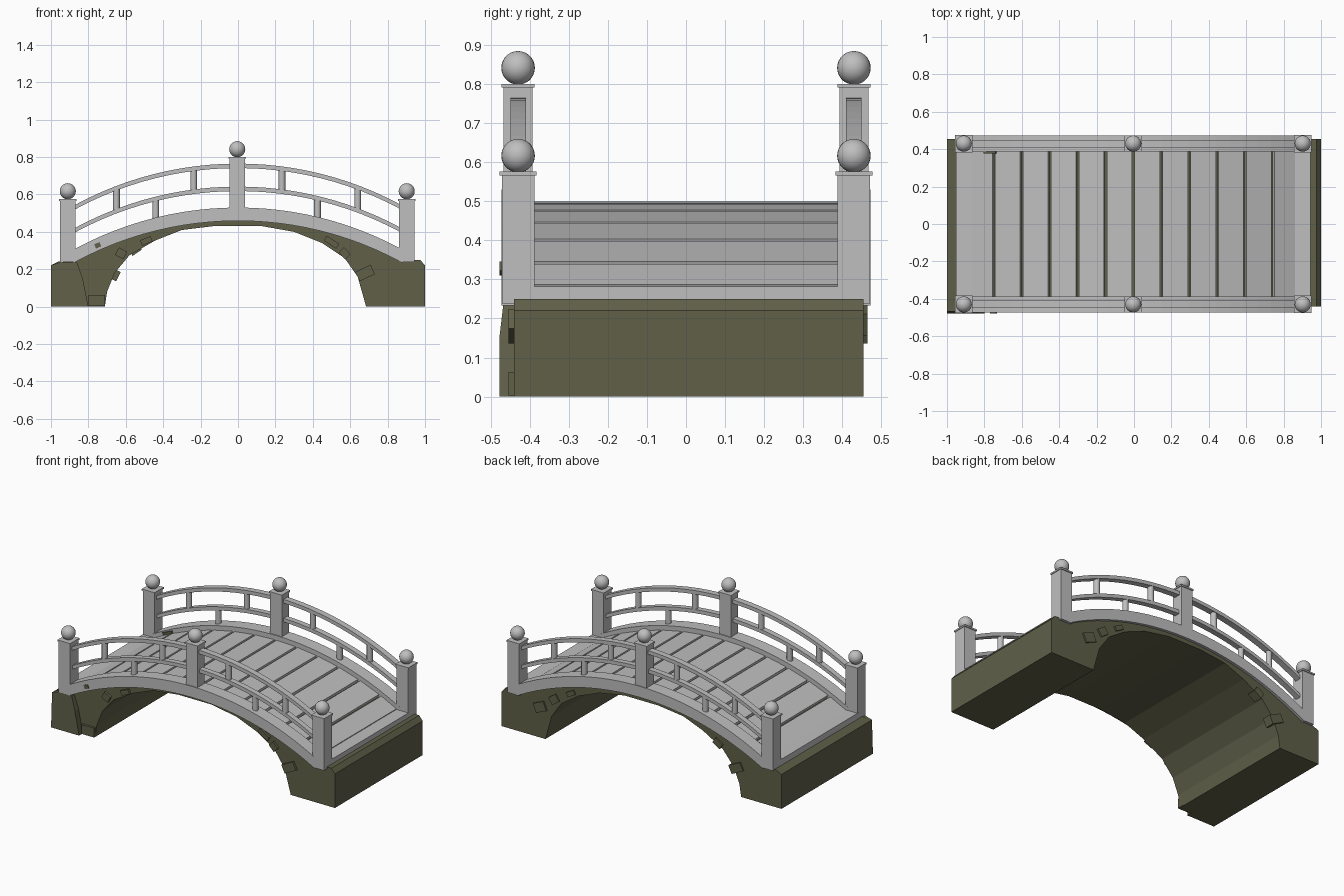
import bpy, bmesh, math
from mathutils import Matrix

if "Cube" in bpy.data.objects:
    bpy.data.objects.remove(bpy.data.objects["Cube"])

def material(name, col):
    m = bpy.data.materials.new(name)
    m.diffuse_color = (*col, 1)
    m.use_nodes = True
    m.node_tree.nodes["Principled BSDF"].inputs["Base Color"].default_value = m.diffuse_color
    return m

GREY = material("pale grey paint", (0.52, 0.52, 0.52))
STONE = material("mossy olive stone", (0.115, 0.115, 0.066))

def finish(name, bm, mat, smooth=False):
    bmesh.ops.recalc_face_normals(bm, faces=bm.faces[:])
    me = bpy.data.meshes.new(name)
    bm.to_mesh(me)
    bm.free()
    me.materials.append(mat)
    if smooth:
        for p in me.polygons:
            p.use_smooth = True
    ob = bpy.data.objects.new(name, me)
    bpy.context.collection.objects.link(ob)
    return ob

def add_box(bm, centre, size, tilt=0.0):
    mat = (Matrix.Translation(centre) @ Matrix.Rotation(-tilt, 4, 'Y')
           @ Matrix.Diagonal((*size, 1)))
    bmesh.ops.create_cube(bm, size=1, matrix=mat)

def prism(name, outline, y0, y1, mat):
    # closed x-z outline extruded along y
    bm = bmesh.new()
    a = [bm.verts.new((x, y0, z)) for x, z in outline]
    b = [bm.verts.new((x, y1, z)) for x, z in outline]
    bm.faces.new(a)
    bm.faces.new(b[::-1])
    for i in range(len(a)):
        j = (i + 1) % len(a)
        bm.faces.new((a[i], a[j], b[j], b[i]))
    return finish(name, bm, mat)

R = 1.83
def drop(x):
    return R - math.sqrt(R * R - x * x)

def arc(top, half, n=24):
    return [(-half + 2 * half * i / n, top - drop(-half + 2 * half * i / n))
            for i in range(n + 1)]

def arched_bar(name, top, thick, y, width, half=0.88):
    upper = arc(top, half)
    lower = [(x, z - thick) for x, z in reversed(upper)]
    return prism(name, upper + lower, y - width / 2, y + width / 2, GREY)

# stone arch with abutments
soffit = [(-0.712, 0), (-0.70, 0.08), (-0.66, 0.18), (-0.58, 0.275), (-0.44, 0.355),
          (-0.30, 0.41), (-0.12, 0.432), (0.12, 0.432), (0.30, 0.40), (0.45, 0.34),
          (0.57, 0.26), (0.64, 0.16), (0.685, 0)]
crown = arc(0.478, 0.86)
outline = ([(-1, 0), *soffit, (1, 0), (1, 0.22), (0.975, 0.25), (0.92, 0.25)]
           + crown[::-1] + [(-0.92, 0.245), (-0.96, 0.242), (-1, 0.222)])
prism("stone_arch", outline, -0.44, 0.455, STONE)

# bulging corner stone at the front left
corner = prism("corner_stone", [(-1, 0), (-0.80, 0), (-0.83, 0.15), (-0.86, 0.235),
                                (-0.95, 0.238), (-1, 0.222)], -0.478, -0.43, STONE)
for v in corner.data.vertices:
    if v.co.y < -0.45 and v.co.z > 0.2:
        v.co.y = -0.468

# loose stones standing out of the arch faces: x, z, length, height, tilt
bm = bmesh.new()
for x, z, l, h, t in [(-0.755, 0.033, 0.09, 0.06, 0.0), (-0.625, 0.285, 0.05, 0.045, -0.5),
                      (-0.49, 0.352, 0.06, 0.03, 0.4), (0.68, 0.18, 0.09, 0.055, 0.45),
                      (0.57, 0.285, 0.05, 0.04, -0.8), (0.50, 0.345, 0.08, 0.03, -0.6)]:
    add_box(bm, (x, -0.425, z), (l, 0.06, h), t)
for x, z, l, h, t in [(-0.68, 0.18, 0.09, 0.055, -0.45), (-0.55, 0.305, 0.06, 0.04, 0.6),
                      (0.62, 0.275, 0.06, 0.05, -0.6), (0.72, 0.20, 0.08, 0.06, -0.4),
                      (0.50, 0.345, 0.06, 0.03, -0.5)]:
    add_box(bm, (x, 0.435, z), (l, 0.06, h), t)
add_box(bm, (-0.75, -0.45, 0.328), (0.03, 0.055, 0.025), 0.4)
add_box(bm, (-0.77, 0.385, 0.342), (0.07, 0.016, 0.016), 0.4)
finish("arch_stones", bm, STONE)

# deck planks laid along the curve
bm = bmesh.new()
edges = [-0.872] + [-0.746 + 0.1485 * i for i in range(11)] + [0.862]
for a, b in zip(edges, edges[1:]):
    a, b = a + 0.007, b - 0.007
    za, zb = 0.5 - drop(a), 0.5 - drop(b)
    add_box(bm, ((a + b) / 2, 0, (za + zb) / 2 - 0.011),
            (math.hypot(b - a, zb - za), 0.79, 0.022), math.atan2(zb - za, b - a))
finish("deck_planks", bm, GREY)

# sills at both ends of the deck
bm = bmesh.new()
for x in (-0.91, 0.902):
    add_box(bm, (x, 0, 0.261), (0.085, 0.8, 0.042))
finish("end_sills", bm, GREY)

for side, y in (("front", -0.43), ("back", 0.43)):
    # side beam and two handrails
    arched_bar(side + "_side_beam", 0.53, 0.071, y, 0.085)
    arched_bar(side + "_lower_rail", 0.642, 0.024, y, 0.036)
    arched_bar(side + "_upper_rail", 0.765, 0.024, y, 0.04)

    # posts with flat caps
    bm = bmesh.new()
    for x, z0, z1, w in ((-0.91, 0.238, 0.575, 0.083), (-0.004, 0.459, 0.80, 0.074),
                         (0.902, 0.238, 0.575, 0.083)):
        add_box(bm, (x, y, (z0 + z1) / 2), (0.083, w, z1 - z0))
        add_box(bm, (x, y, z1 - 0.004), (0.092, w + 0.011, 0.01))
    finish(side + "_posts", bm, GREY)

    # ball finials
    bm = bmesh.new()
    for x, z in ((-0.91, 0.617), (-0.004, 0.842), (0.902, 0.617)):
        bmesh.ops.create_uvsphere(bm, u_segments=24, v_segments=14, radius=0.043,
                                  matrix=Matrix.Translation((x, y, z)))
    finish(side + "_ball_finials", bm, GREY, True)

    # short balusters between the rails
    bm = bmesh.new()
    for x, low, high in ((-0.65, 0.63, 0.755), (-0.237, 0.63, 0.755), (0.235, 0.63, 0.755),
                         (0.64, 0.63, 0.755), (-0.44, 0.52, 0.63), (0.425, 0.52, 0.63)):
        bmesh.ops.create_cone(bm, cap_ends=True, segments=12, radius1=0.018, radius2=0.018,
                              depth=high - low,
                              matrix=Matrix.Translation((x, y, (low + high) / 2 - drop(x))))
    b = finish(side + "_balusters", bm, GREY)
    bpy.ops.object.select_all(action='DESELECT')
    b.select_set(True)
    bpy.context.view_layer.objects.active = b
    bpy.ops.object.shade_smooth_by_angle(angle=math.radians(40))
